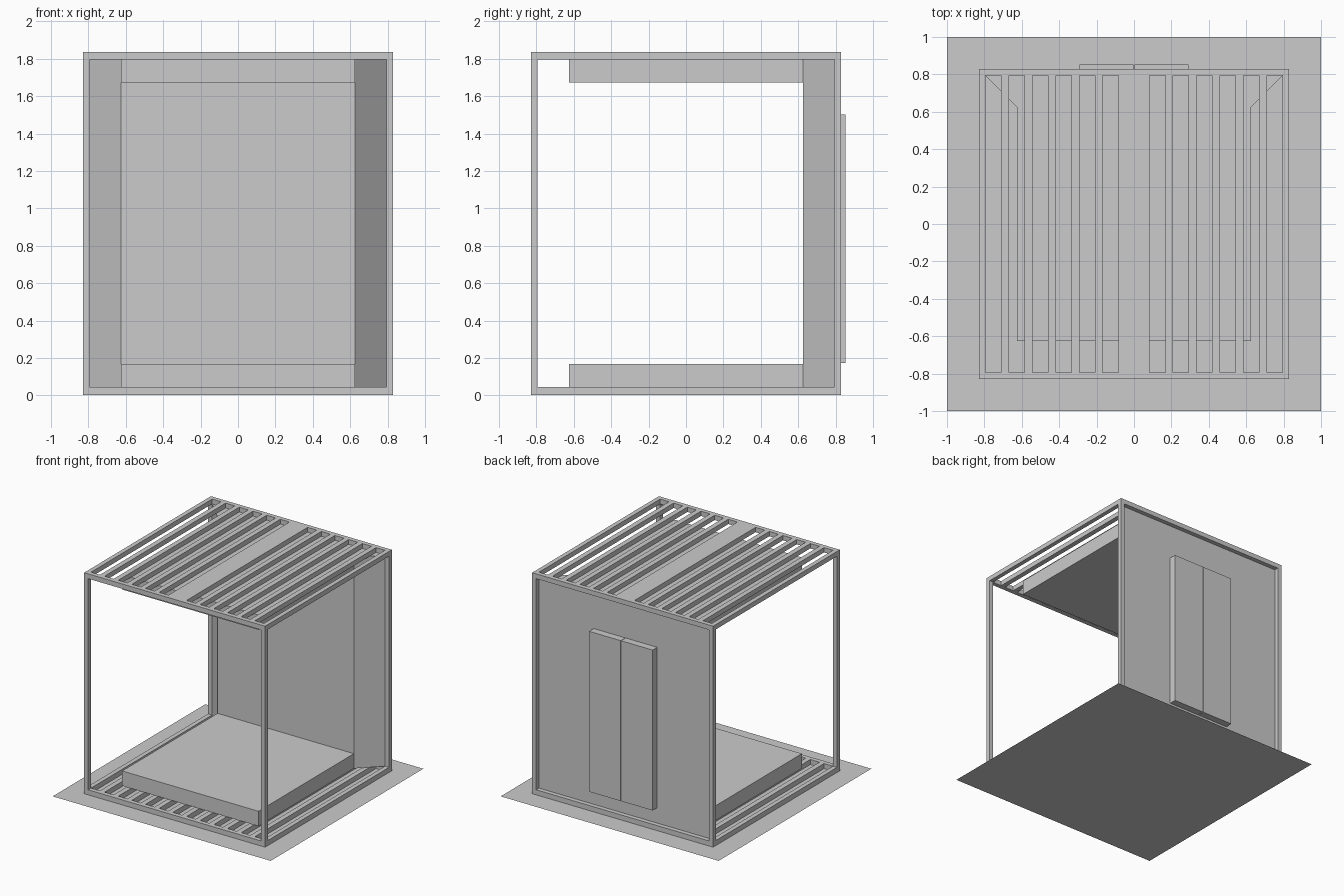
import bpy

if "Cube" in bpy.data.objects:
    bpy.data.objects.remove(bpy.data.objects["Cube"])

OUT, INN = 0.83, 0.793      # outer and inner half width of the frame
FLOOR, CEIL, TOP = 0.045, 1.795, 1.835
CORE = 0.625                # half width of the slabs


def mesh(name, verts, faces):
    me = bpy.data.meshes.new(name)
    me.from_pydata(verts, [], faces)
    me.update()
    ob = bpy.data.objects.new(name, me)
    bpy.context.collection.objects.link(ob)
    return ob


def prism(name, outline, z0, z1):
    """Extrude a counter-clockwise xy outline from z0 to z1."""
    n = len(outline)
    verts = [(x, y, z) for z in (z0, z1) for x, y in outline]
    sides = [(i, (i + 1) % n, (i + 1) % n + n, i + n) for i in range(n)]
    return mesh(name, verts, sides + [tuple(range(n))[::-1], tuple(range(n, 2 * n))])


def box(name, x0, x1, y0, y1, z0, z1):
    return prism(name, [(x0, y0), (x1, y0), (x1, y1), (x0, y1)], z0, z1)


# Ground sheet
mesh("ground_sheet", [(-1, -1, 0), (1, -1, 0), (1, 1, 0), (-1, 1, 0)], [(0, 1, 2, 3)])

# Corner posts
for sx in (-1, 1):
    for sy in (-1, 1):
        x, y = sorted((sx * INN, sx * OUT)), sorted((sy * INN, sy * OUT))
        box("corner_post", *x, *y, FLOOR, CEIL)

# Slatted floor and roof grids: a rim of beams, then evenly spaced slats
PITCH, SLAT = 0.1254, 0.042
for label, z0, z1 in (("floor", 0.003, FLOOR), ("roof", CEIL, TOP)):
    for s in (-1, 1):
        a, b = sorted((s * INN, s * OUT))
        box(label + "_side_beam", a, b, -OUT, OUT, z0, z1)
        box(label + "_cross_beam", -INN, INN, a, b, z0, z1)
    for i in range(12):
        if label == "roof" and i in (5, 6):
            continue
        c = (i - 5.5) * PITCH
        box(label + "_slat", c - SLAT / 2, c + SLAT / 2, -INN, INN, z0, z1)
box("roof_centre_board", -0.083, 0.083, -INN, INN, CEIL, TOP)

# Floor and ceiling slabs
box("floor_slab", -CORE, CORE, -CORE, CORE, FLOOR, 0.168)
box("ceiling_slab", -CORE, CORE, -CORE, CORE, 1.672, CEIL)

# Back wall with splayed sides
prism("back_wall", [(-CORE, CORE), (CORE, CORE), (INN, INN), (-INN, INN)], FLOOR, CEIL)

# Pair of cabinet doors on the back
for s in (-1, 1):
    a, b = sorted((s * 0.002, s * 0.291))
    box("cabinet_door", a, b, INN, 0.853, 0.172, 1.502)
